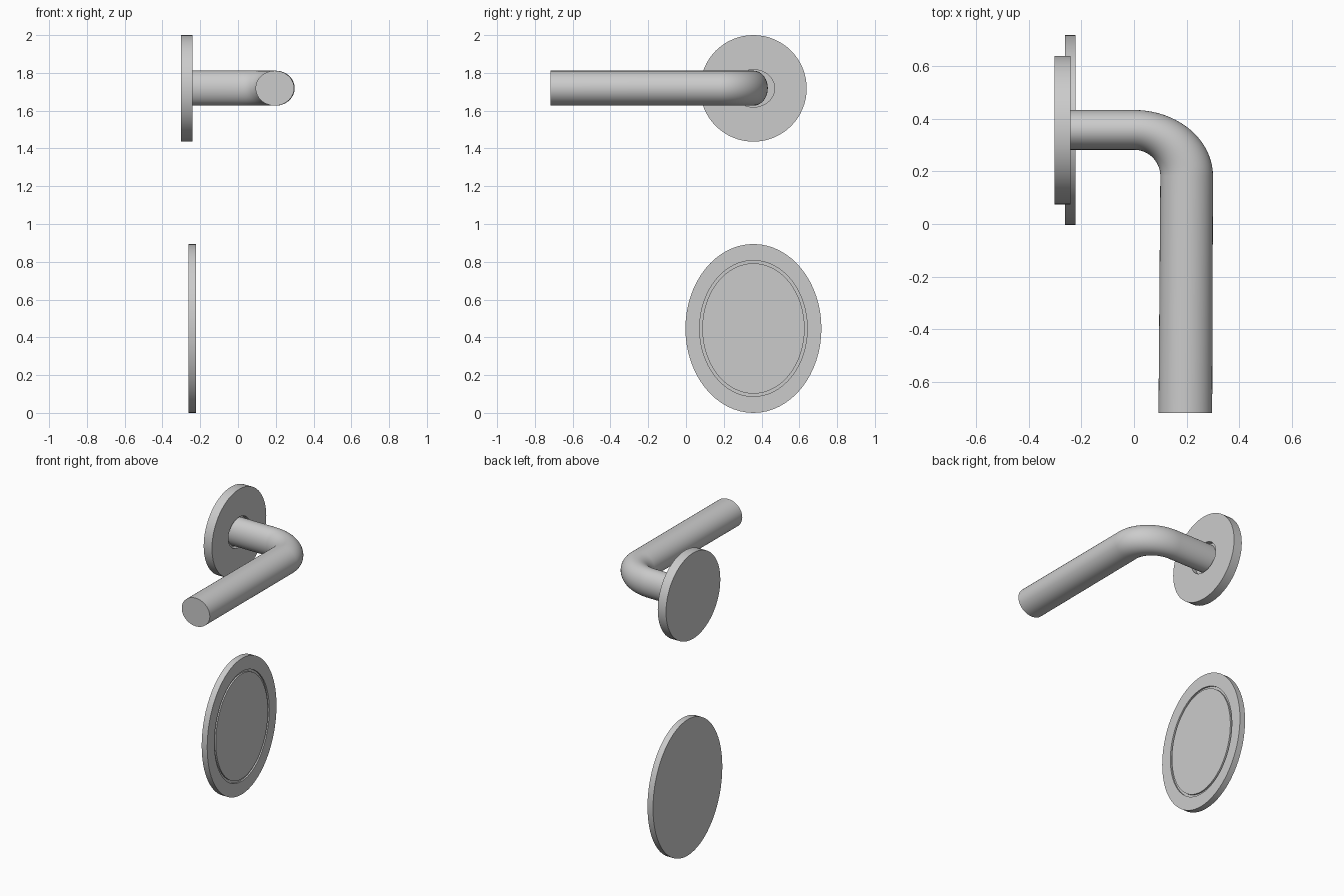
import bpy, bmesh
from math import sin, cos, pi, radians

if "Cube" in bpy.data.objects:
    bpy.data.objects.remove(bpy.data.objects["Cube"])

SEG = 64
CY = 0.357  # shared y centre of both plates


def loft(name, rings):
    """Skin a row of closed rings and cap both ends."""
    bm = bmesh.new()
    loops = [[bm.verts.new(p) for p in ring] for ring in rings]
    for a, b in zip(loops, loops[1:]):
        for i in range(SEG):
            j = (i + 1) % SEG
            bm.faces.new((a[i], a[j], b[j], b[i]))
    bm.faces.new(loops[0])
    bm.faces.new(loops[-1])
    bmesh.ops.recalc_face_normals(bm, faces=bm.faces)
    mesh = bpy.data.meshes.new(name)
    bm.to_mesh(mesh)
    bm.free()
    obj = bpy.data.objects.new(name, mesh)
    bpy.context.collection.objects.link(obj)
    bpy.ops.object.select_all(action='DESELECT')
    bpy.context.view_layer.objects.active = obj
    obj.select_set(True)
    bpy.ops.object.shade_smooth_by_angle(angle=radians(30))
    return obj


def plate(name, cz, profile):
    """Elliptical plate from (x, y radius, z radius) steps."""
    angles = [2 * pi * i / SEG for i in range(SEG)]
    return loft(name, [[(x, CY + ry * cos(t), cz + rz * sin(t)) for t in angles]
                       for x, ry, rz in profile])


def section(inner, outer, half_height, cz=1.719):
    """Upright elliptical section between an inner and an outer plan point."""
    ring = []
    for i in range(SEG):
        t = 2 * pi * i / SEG
        k = (1 + cos(t)) / 2
        ring.append((inner[0] + (outer[0] - inner[0]) * k,
                     inner[1] + (outer[1] - inner[1]) * k,
                     cz + half_height * sin(t)))
    return ring


# Round rose with a recess around the lever neck
plate("handle_rose", 1.718, [
    (-0.302, 0.282, 0.282), (-0.242, 0.282, 0.282),
    (-0.242, 0.112, 0.099), (-0.272, 0.112, 0.099)])

# Oval lower plate with a fine groove
plate("lower_escutcheon", 0.447, [
    (-0.262, 0.36, 0.447), (-0.222, 0.36, 0.447),
    (-0.222, 0.285, 0.36), (-0.232, 0.285, 0.36),
    (-0.232, 0.271, 0.345), (-0.222, 0.271, 0.345)])

# Lever: neck, quarter bend, straight grip
BEND_Y, STEPS = 0.182, 20
rings = [section((-0.275, 0.282), (-0.275, 0.433), 0.0925)]
for s in range(STEPS + 1):
    t = pi / 2 * (1 - s / STEPS)
    rings.append(section((0.1 * cos(t), BEND_Y + 0.1 * sin(t)),
                         (0.3 * cos(t), BEND_Y + 0.251 * sin(t)), 0.0925))
rings.append(section((0.093, -0.717), (0.297, -0.717), 0.0925))
loft("lever_handle", rings)
